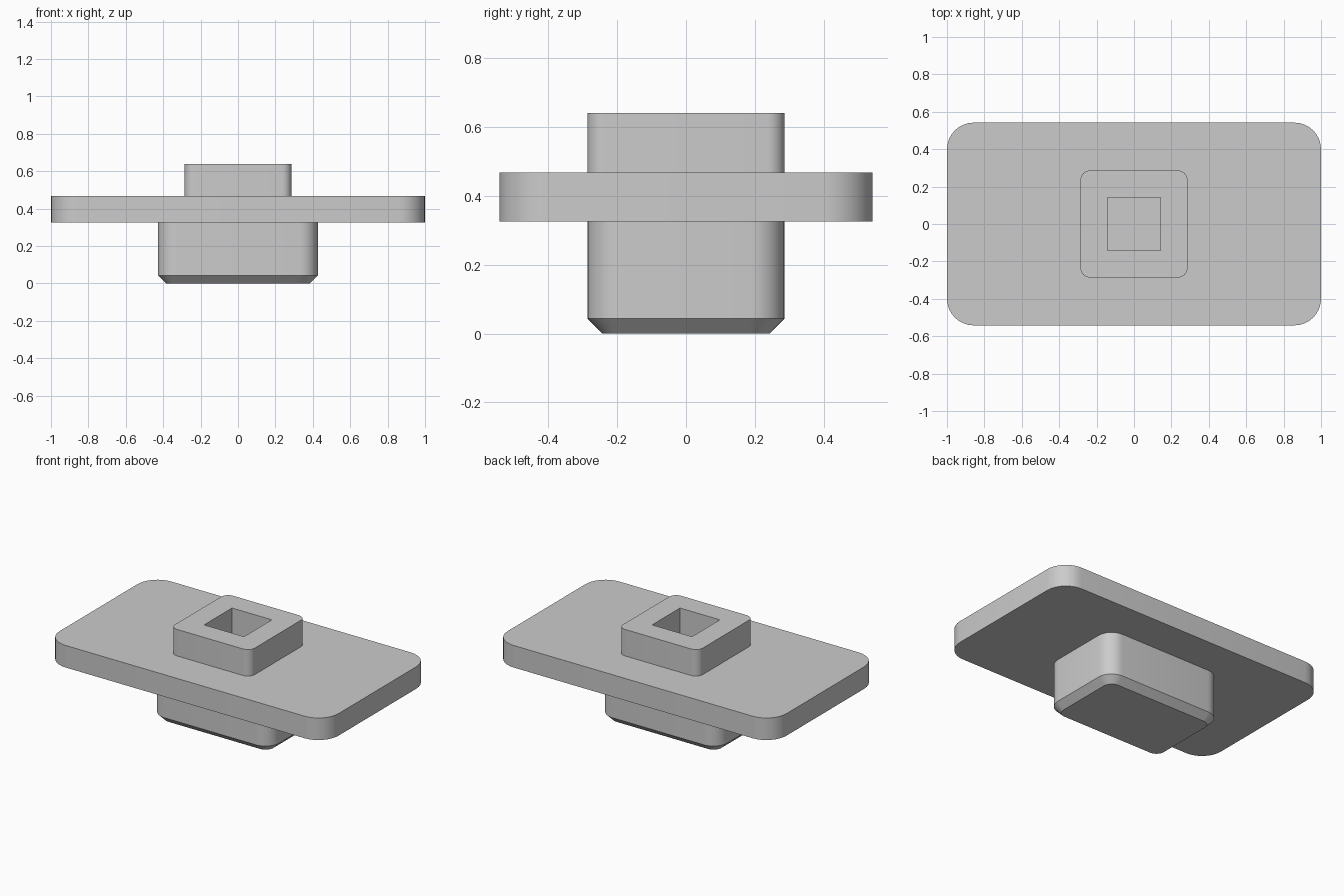
import bpy
import bmesh
from math import sin, cos, pi, radians

cube = bpy.data.objects.get("Cube")
if cube:
    bpy.data.objects.remove(cube)

GREY = (0.6, 0.6, 0.6, 1.0)
STEPS = 8  # segments in each rounded corner

grey = bpy.data.materials.new("plain grey")
grey.use_nodes = True
grey.diffuse_color = GREY
grey.node_tree.nodes["Principled BSDF"].inputs["Base Color"].default_value = GREY


def rounded_rectangle(bm, half_x, half_y, radius, z):
    """Ring of vertices round a rectangle with rounded corners."""
    ring = []
    for corner, (sx, sy) in enumerate([(1, 1), (-1, 1), (-1, -1), (1, -1)]):
        for step in range(STEPS + 1):
            a = (corner + step / STEPS) * pi / 2
            ring.append(bm.verts.new((sx * (half_x - radius) + radius * cos(a),
                                      sy * (half_y - radius) + radius * sin(a), z)))
    return ring


def loft(name, sections):
    """Join successive sections (half_x, half_y, radius, z) and cap both ends."""
    bm = bmesh.new()
    rings = [rounded_rectangle(bm, *s) for s in sections]
    for low, high in zip(rings, rings[1:]):
        for i in range(len(low)):
            j = (i + 1) % len(low)
            bm.faces.new((low[i], low[j], high[j], high[i]))
    bm.faces.new(rings[0][::-1])
    bm.faces.new(rings[-1])
    bmesh.ops.remove_doubles(bm, verts=bm.verts, dist=0.0001)
    bmesh.ops.recalc_face_normals(bm, faces=bm.faces)
    mesh = bpy.data.meshes.new(name)
    bm.to_mesh(mesh)
    bm.free()
    mesh.materials.append(grey)
    obj = bpy.data.objects.new(name, mesh)
    bpy.context.collection.objects.link(obj)
    bpy.ops.object.select_all(action='DESELECT')
    obj.select_set(True)
    bpy.context.view_layer.objects.active = obj
    bpy.ops.object.shade_smooth_by_angle(angle=radians(30))
    return obj


# Lower block with a chamfered foot, its top seated inside the plate
CHAMFER = 0.043
loft("lower_block", [
    (0.428 - CHAMFER, 0.286 - CHAMFER, 0.1 - CHAMFER, 0),
    (0.428, 0.286, 0.1, CHAMFER),
    (0.428, 0.286, 0.1, 0.34),
])

# Wide flange plate
loft("flange_plate", [(1, 0.542, 0.143, 0.325), (1, 0.542, 0.143, 0.468)])

# Upper boss with a square pocket
loft("socket_boss", [
    (0.286, 0.286, 0.05, 0.45),
    (0.286, 0.286, 0.05, 0.64),
    (0.143, 0.143, 0, 0.64),
    (0.143, 0.143, 0, 0.47),
])
